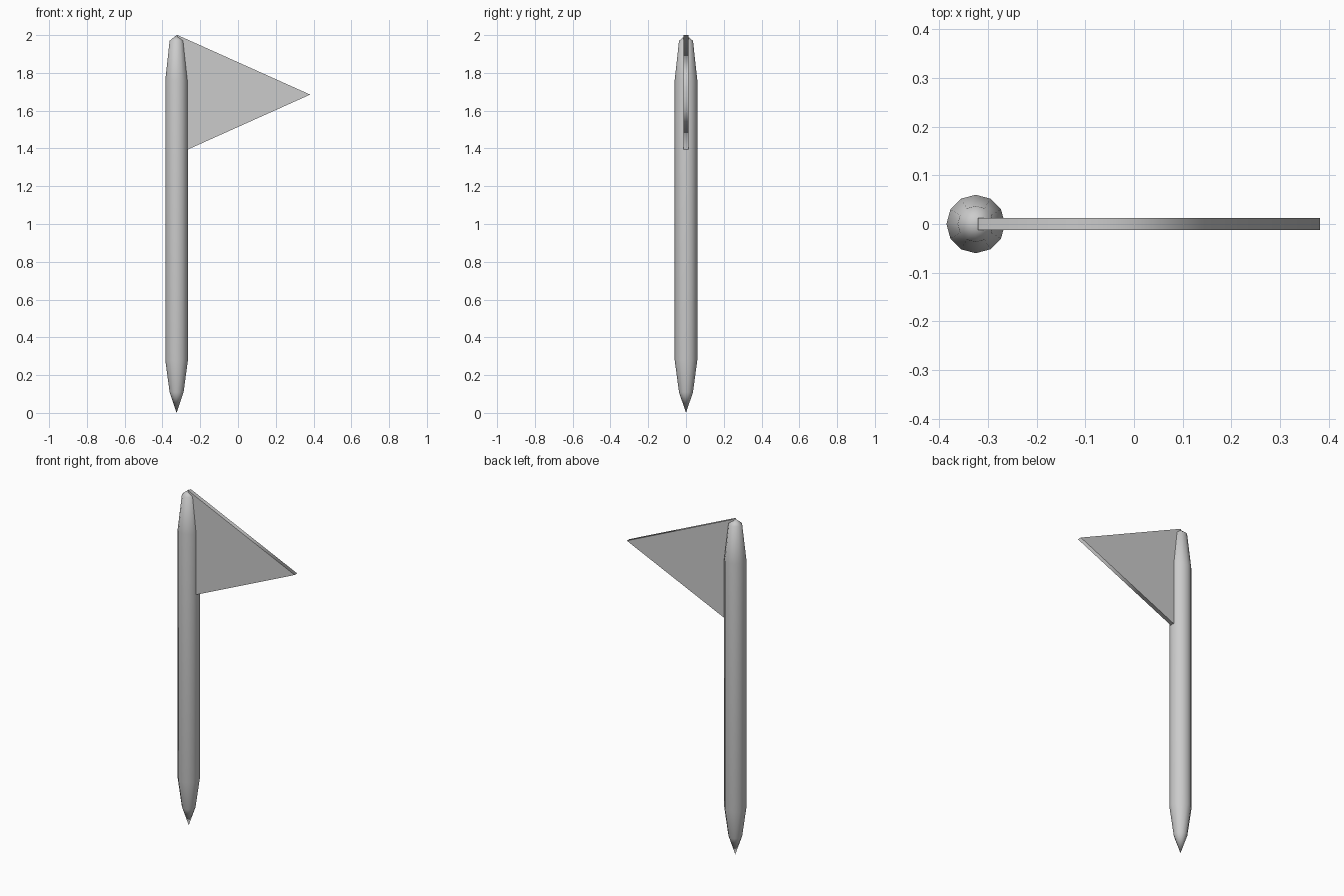
import bpy, bmesh
from math import cos, sin, tau

cube = bpy.data.objects.get("Cube")
if cube:
    bpy.data.objects.remove(cube, do_unlink=True)

grey = bpy.data.materials.new("plain grey")
grey.use_nodes = True
colour = (0.6, 0.6, 0.6, 1)
grey.diffuse_color = colour
grey.node_tree.nodes["Principled BSDF"].inputs["Base Color"].default_value = colour


def finish(name, bm):
    bmesh.ops.recalc_face_normals(bm, faces=bm.faces)
    for face in bm.faces:
        face.smooth = True
    mesh = bpy.data.meshes.new(name)
    bm.to_mesh(mesh)
    bm.free()
    mesh.materials.append(grey)
    obj = bpy.data.objects.new(name, mesh)
    bpy.context.collection.objects.link(obj)
    return obj


# Pole: a twelve-sided shaft, tapered to a stake point below and a blunt cap above
SIDES = 12
POLE_X = -0.325
profile = [(0.037, 0.11), (0.06, 0.28), (0.06, 1.76), (0.037, 1.97)]
bm = bmesh.new()
rings = [[bm.verts.new((r * cos(tau * i / SIDES), r * sin(tau * i / SIDES), z))
          for i in range(SIDES)] for r, z in profile]
point = bm.verts.new((0, 0, 0))
cap = bm.verts.new((0, 0, 2))
for i in range(SIDES):
    j = (i + 1) % SIDES
    for low, high in zip(rings, rings[1:]):
        bm.faces.new((low[i], low[j], high[j], high[i]))
    bm.faces.new((point, rings[0][j], rings[0][i]))
    bm.faces.new((cap, rings[-1][i], rings[-1][j]))
pole = finish("pole", bm)
pole.location.x = POLE_X

# Flag: a triangular slab with flat sides and a softly shaded rim
HALF = 0.012
outline = [(-0.32, 2.0), (-0.32, 1.37), (0.382, 1.685)]
bm = bmesh.new()
front, back = [[bm.verts.new((x, y, z)) for x, z in outline] for y in (-HALF, HALF)]
sides = [bm.faces.new(front), bm.faces.new(back)]
for i in range(3):
    j = (i + 1) % 3
    bm.faces.new((front[i], front[j], back[j], back[i]))
for face in sides:
    for edge in face.edges:
        edge.smooth = False
finish("pennant_flag", bm)
